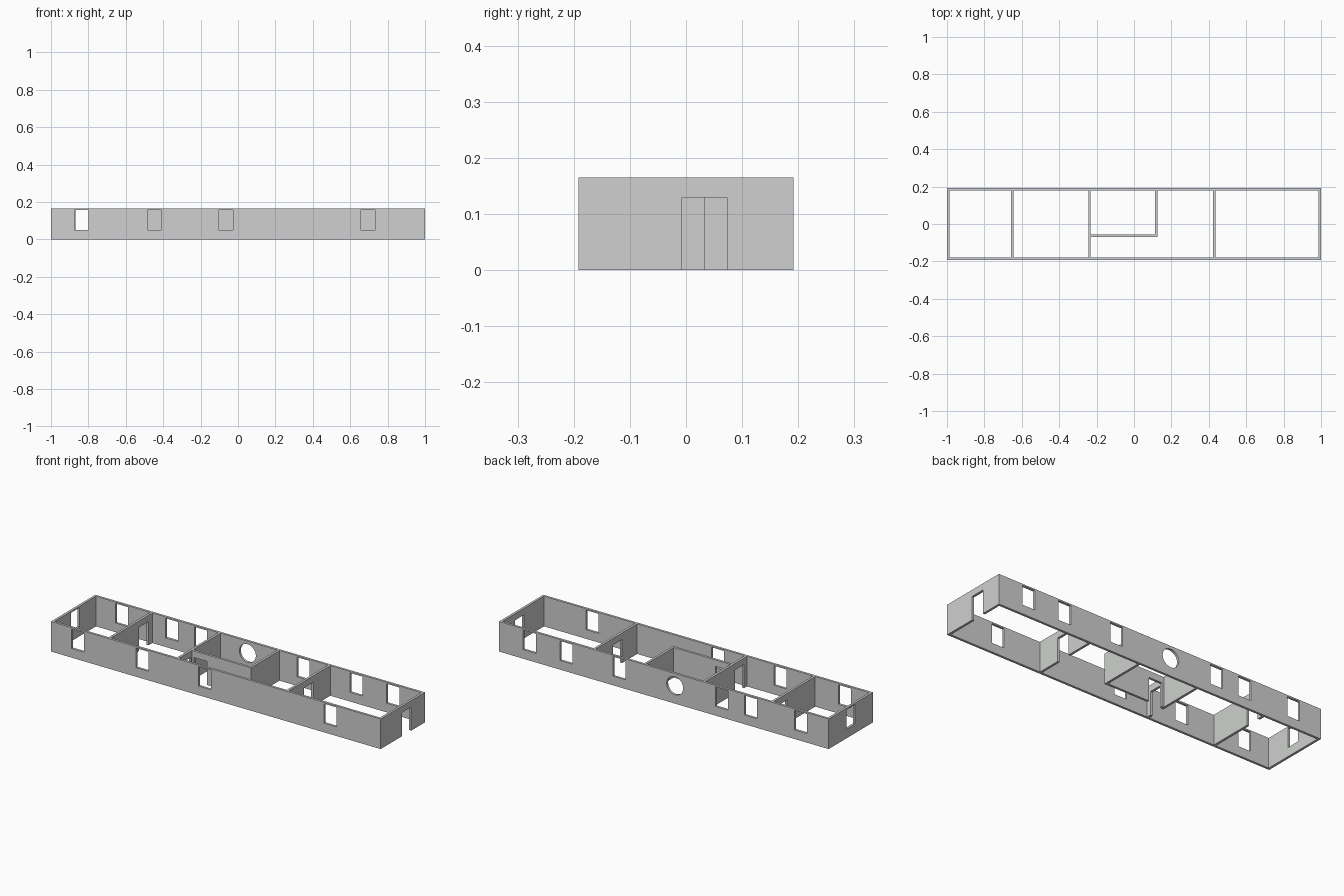
import bpy, bmesh, math
from mathutils import Matrix

if "Cube" in bpy.data.objects:
    bpy.data.objects.remove(bpy.data.objects["Cube"])

L, W, H, T = 1.0, 0.192, 0.165, 0.013      # half length, half width, height, wall thickness
SILL, HEAD, DOOR_TOP = 0.05, 0.157, 0.129
WIN, DOOR = 0.076, 0.08

plaster = bpy.data.materials.new("grey_plaster")
plaster.diffuse_color = (0.62, 0.63, 0.62, 1)
plaster.use_nodes = True
plaster.node_tree.nodes["Principled BSDF"].inputs["Base Color"].default_value = plaster.diffuse_color


def wall(name, axis, pos, a, b, windows=(), doors=(), portholes=()):
    """Upright wall panel from a to b along an axis, centred on pos across it."""
    # Outline with door notches open to the floor
    outline = [(a, 0)]
    for c in sorted(doors):
        l, r = c - DOOR / 2, c + DOOR / 2
        outline += [(l, 0), (l, DOOR_TOP), (r, DOOR_TOP), (r, 0)]
    outline += [(b, 0), (b, H), (a, H)]
    loops = [outline]
    # Window and porthole holes
    for c in windows:
        l, r = c - WIN / 2, c + WIN / 2
        loops.append([(l, SILL), (r, SILL), (r, HEAD), (l, HEAD)])
    for c, z, rad in portholes:
        loops.append([(c + rad * math.cos(k * math.tau / 32),
                       z + rad * math.sin(k * math.tau / 32)) for k in range(32)])

    curve = bpy.data.curves.new(name + "_profile", 'CURVE')
    curve.dimensions, curve.fill_mode, curve.extrude = '2D', 'BOTH', T / 2
    for pts in loops:
        s = curve.splines.new('POLY')
        s.points.add(len(pts) - 1)
        for p, (u, v) in zip(s.points, pts):
            p.co = (u, v, 0, 1)
        s.use_cyclic_u = True

    # Turn the filled profile into a clean, upright mesh
    tmp = bpy.data.objects.new(name + "_tmp", curve)
    bpy.context.collection.objects.link(tmp)
    deps = bpy.context.evaluated_depsgraph_get()
    mesh = bpy.data.meshes.new_from_object(tmp.evaluated_get(deps))
    bpy.data.objects.remove(tmp)
    bpy.data.curves.remove(curve)
    if axis == 'x':
        m = Matrix(((1, 0, 0, 0), (0, 0, -1, pos), (0, 1, 0, 0), (0, 0, 0, 1)))
    else:
        m = Matrix(((0, 0, 1, pos), (1, 0, 0, 0), (0, 1, 0, 0), (0, 0, 0, 1)))
    mesh.transform(m)
    bm = bmesh.new()
    bm.from_mesh(mesh)
    bmesh.ops.remove_doubles(bm, verts=bm.verts, dist=1e-5)
    bmesh.ops.recalc_face_normals(bm, faces=bm.faces)
    for f in bm.faces:
        f.smooth = False
        f.material_index = 0
    bm.to_mesh(mesh)
    bm.free()
    mesh.name = name
    mesh.materials.clear()
    mesh.materials.append(plaster)
    ob = bpy.data.objects.new(name, mesh)
    bpy.context.collection.objects.link(ob)


IN = W - T                                   # inner face of the long walls

# Outer shell
wall("front_wall", 'x', -W + T / 2, -L, L, windows=(-0.837, -0.447, -0.066, 0.695))
wall("back_wall", 'x', W - T / 2, -L, L,
     windows=(-0.83, -0.526, -0.351, 0.27, 0.591, 0.815),
     portholes=[(-0.067, 0.098, 0.05)])
wall("left_end_wall", 'y', -L + T / 2, -IN, IN, windows=(0.0,))
wall("right_end_wall", 'y', L - T / 2, -IN, IN, doors=(0.033,))

# Cross partitions
wall("left_partition", 'y', -0.652, -IN, IN, doors=(0.106,))
wall("middle_partition", 'y', -0.238, -IN, IN, doors=(-0.115,))
wall("right_partition", 'y', 0.428, -IN, IN, doors=(-0.008,))

# Small inner room
wall("inner_room_front", 'x', -0.062, -0.238 + T / 2, 0.12 + T / 2, doors=(-0.18,))
wall("inner_room_side", 'y', 0.12, -0.062 + T / 2, IN)
